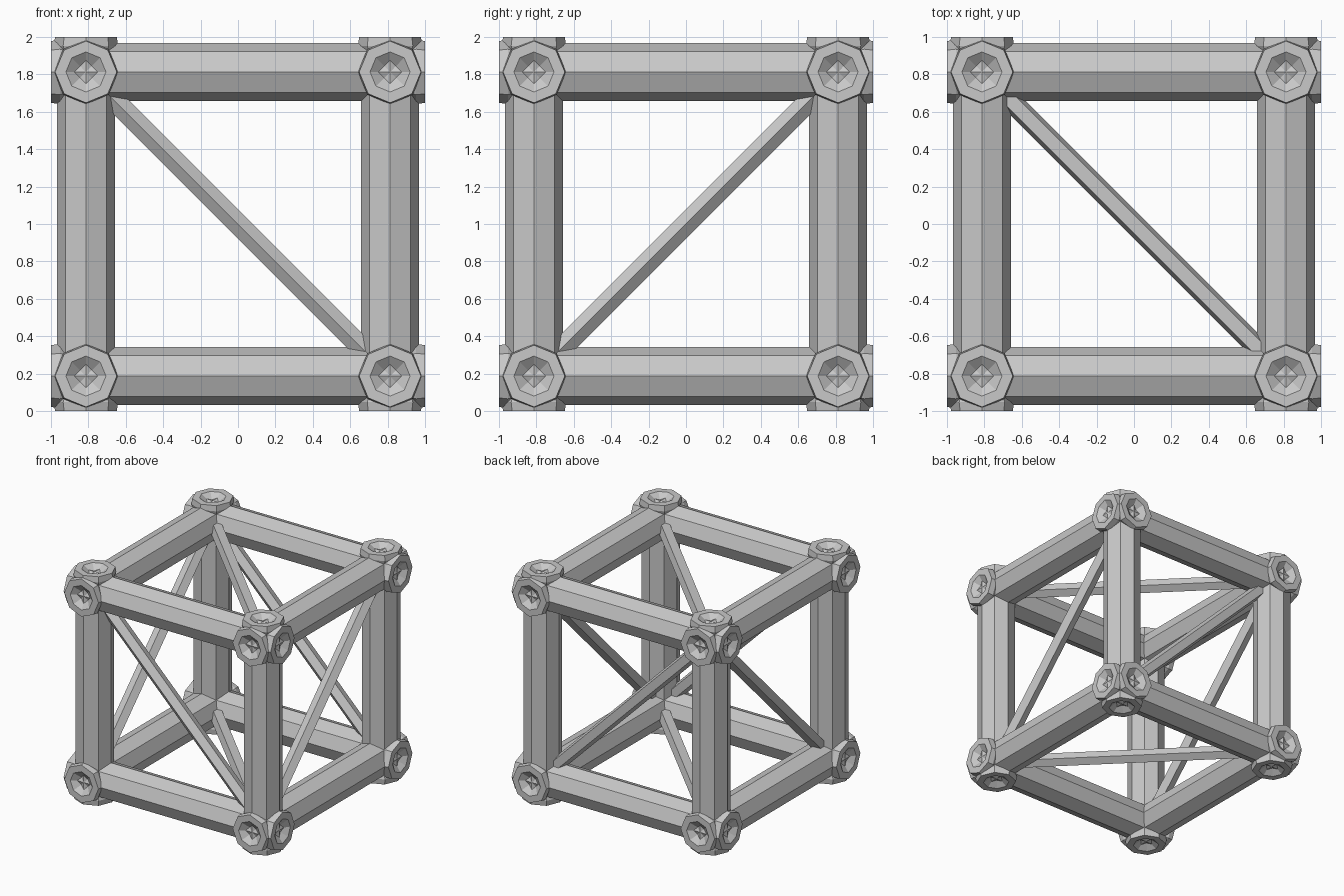
import bpy
import bmesh
from math import cos, sin, tau
from itertools import product
from mathutils import Vector

cube = bpy.data.objects.get("Cube")
if cube:
    bpy.data.objects.remove(cube, do_unlink=True)

HALF = 0.813          # joint centre distance from the middle of the frame
MID = Vector((0, 0, 1))
AXES = [Vector((1, 0, 0)), Vector((0, 1, 0)), Vector((0, 0, 1))]

grey = bpy.data.materials.new("steel_grey")
grey.use_nodes = True
grey.diffuse_color = (0.58, 0.58, 0.58, 1)
grey.node_tree.nodes["Principled BSDF"].inputs["Base Color"].default_value = grey.diffuse_color


def lathe(bm, origin, axis, start, sides, profile):
    """Sweep (radius, height) points around an axis; first corner points along start."""
    side = axis.cross(start)
    rings = []
    for radius, height in profile:
        centre = origin + axis * height
        if radius == 0:
            rings.append([bm.verts.new(centre)])
            continue
        rings.append([bm.verts.new(centre + radius * (start * cos(tau * i / sides) + side * sin(tau * i / sides)))
                      for i in range(sides)])
    for low, high in zip(rings, rings[1:]):
        for i in range(sides):
            j = (i + 1) % sides
            if len(low) == 1:
                bm.faces.new((low[0], high[i], high[j]))
            else:
                bm.faces.new((low[i], low[j], high[j], high[i]))
    for ring in (rings[0], rings[-1]):
        if len(ring) > 1:
            bm.faces.new(ring)


def finish(bm, name):
    bmesh.ops.recalc_face_normals(bm, faces=bm.faces)
    mesh = bpy.data.meshes.new(name)
    bm.to_mesh(mesh)
    bm.free()
    mesh.materials.append(grey)
    obj = bpy.data.objects.new(name, mesh)
    bpy.context.collection.objects.link(obj)


# Corner joints: three flared octagonal collars with conical recesses
COLLAR = [(0, 0.11), (0.107, 0.187), (0.165, 0.187), (0.172, 0.14), (0.154, 0.09)]
for signs in product((-1, 1), repeat=3):
    bm = bmesh.new()
    corner = MID + Vector(signs) * HALF
    for k in range(3):
        lathe(bm, corner, AXES[k] * signs[k], AXES[(k + 1) % 3], 8, COLLAR)
    finish(bm, "corner_joint")

# Edge beams: octagonal tubes joining the corners
REACH = HALF + 0.1
for k, name in enumerate(("width_beam", "depth_beam", "upright_beam")):
    u, v = AXES[(k + 1) % 3], AXES[(k + 2) % 3]
    for a, b in product((-HALF, HALF), repeat=2):
        bm = bmesh.new()
        lathe(bm, MID + u * a + v * b, AXES[k], u, 8, [(0.155, -REACH), (0.155, REACH)])
        finish(bm, name)

# Diagonal braces: five-sided rods on every side, meeting at two opposite corners
HUB = Vector((-1, 1, 1))
for k, name in enumerate(("side_brace", "face_brace", "level_brace")):
    ridge = AXES[k] * -HUB[k]
    diagonal = HUB - AXES[k] * HUB[k]
    reach = diagonal.length * HALF
    for s in (-HALF, HALF):
        bm = bmesh.new()
        lathe(bm, MID + AXES[k] * s, diagonal.normalized(), ridge, 5, [(0.059, -reach), (0.059, reach)])
        finish(bm, name)
